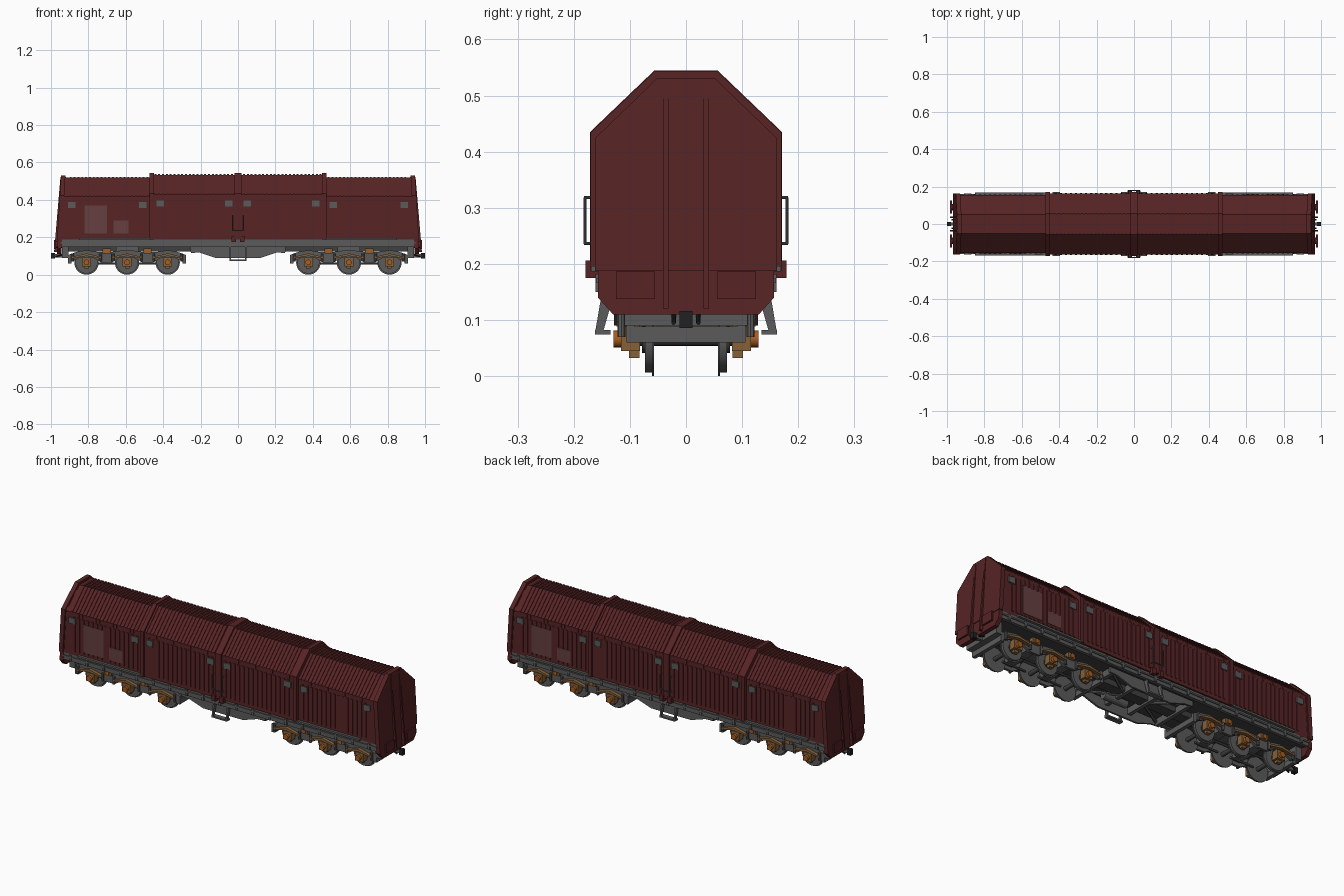
import bpy, bmesh, math
from mathutils import Vector, Matrix


def material(name, rgb):
    m = bpy.data.materials.new(name)
    m.diffuse_color = (*rgb, 1)
    return m


RED = material("dark_red", (0.095, 0.017, 0.018))
PATCH = material("faded_red", (0.13, 0.05, 0.05))
GREY = material("frame_grey", (0.105, 0.105, 0.105))
DARK = material("dark_grey", (0.05, 0.05, 0.05))
BLACK = material("coupler_black", (0.015, 0.015, 0.015))
RUST = material("rust_brown", (0.24, 0.12, 0.04))
ORANGE = material("hub_orange", (0.40, 0.11, 0.015))
SIDES = (-1, 1)


def prism(bm, pts, a, b, axis="x"):
    """Extrude a (y,z) profile along x, or an (x,z) profile along y."""
    def at(p, t):
        return (t, p[0], p[1]) if axis == "x" else (p[0], t, p[1])
    lo = [bm.verts.new(at(p, a)) for p in pts]
    hi = [bm.verts.new(at(p, b)) for p in pts]
    bm.faces.new(lo)
    bm.faces.new(hi[::-1])
    for i in range(len(pts)):
        j = (i + 1) % len(pts)
        bm.faces.new((lo[i], lo[j], hi[j], hi[i]))


def box(bm, x0, x1, y0, y1, z0, z1):
    prism(bm, [(y0, z0), (y1, z0), (y1, z1), (y0, z1)], x0, x1)


def rod(bm, p, q, r, seg=24):
    p, q = Vector(p), Vector(q)
    d = q - p
    mat = Matrix.Translation((p + q) / 2) @ d.to_track_quat("Z", "Y").to_matrix().to_4x4()
    bmesh.ops.create_cone(bm, cap_ends=True, segments=seg, radius1=r, radius2=r,
                          depth=d.length, matrix=mat)


def finish(bm, name, mat, shear=False, smooth=False):
    if shear:  # lean the wagon ends inwards
        for v in bm.verts:
            if abs(v.co.x) > 0.9:
                v.co.x -= math.copysign(0.06 * (v.co.z - 0.11), v.co.x)
    bmesh.ops.recalc_face_normals(bm, faces=bm.faces)
    me = bpy.data.meshes.new(name)
    bm.to_mesh(me)
    bm.free()
    me.materials.append(mat)
    ob = bpy.data.objects.new(name, me)
    bpy.context.collection.objects.link(ob)
    if smooth:
        bpy.ops.object.select_all(action="DESELECT")
        ob.select_set(True)
        bpy.context.view_layer.objects.active = ob
        bpy.ops.object.shade_smooth_by_angle()


def hood(w, eave, top, ridge, bottom):
    return [(-w, bottom), (-w, eave), (-ridge, top), (ridge, top), (w, eave), (w, bottom)]


def order(s, a, b):
    return (a, b) if s > 0 else (-b, -a)


# Telescopic hoods: a larger middle and two smaller ends
bm = bmesh.new()
prism(bm, hood(0.163, 0.428, 0.534, 0.054, 0.187), -0.46, 0.46)
finish(bm, "middle_hood", RED)
bm = bmesh.new()
for s in SIDES:
    prism(bm, hood(0.155, 0.418, 0.519, 0.050, 0.187), s * 0.45, s * 0.968)
finish(bm, "end_hoods", RED, shear=True)

# Raised bands around the hood edges
bm = bmesh.new()
prism(bm, hood(0.171, 0.435, 0.545, 0.056, 0.19), -0.018, 0.018)
for s in SIDES:
    prism(bm, hood(0.170, 0.434, 0.543, 0.056, 0.187), s * 0.45, s * 0.472)
    prism(bm, hood(0.162, 0.424, 0.530, 0.052, 0.187), s * 0.948, s * 0.972)
finish(bm, "hood_bands", RED, shear=True)

# Roof corrugations and side ribs
roof, ribs = bmesh.new(), bmesh.new()
for s in SIDES:
    for i in range(21):
        x = s * (0.032 + 0.0205 * i)
        prism(roof, hood(0.164, 0.432, 0.538, 0.055, 0.41), x - 0.005, x + 0.005)
        x = s * (0.484 + 0.0205 * i)
        prism(roof, hood(0.156, 0.422, 0.523, 0.051, 0.40), x - 0.005, x + 0.005)
    for t in SIDES:
        for i in range(15):
            x = s * (0.04 + 0.027 * i)
            box(ribs, x - 0.006, x + 0.006, *order(t, 0.160, 0.167), 0.207, 0.405)
            x = s * (0.50 + 0.027 * i)
            box(ribs, x - 0.006, x + 0.006, *order(t, 0.152, 0.159), 0.207, 0.395)
finish(roof, "roof_corrugation", RED)
finish(ribs, "side_ribs", RED)

# End walls, with wedge posts and edge frame
bm = bmesh.new()
wall = [(-0.13, 0.11), (-0.157, 0.14), (-0.157, 0.418), (-0.05, 0.521),
        (0.05, 0.521), (0.157, 0.418), (0.157, 0.14), (0.13, 0.11)]
for s in SIDES:
    prism(bm, wall, s * 0.945, s * 0.968)
    for t in SIDES:
        prism(bm, [(s * 0.95, 0.12), (s * 0.984, 0.12), (s * 0.974, 0.522), (s * 0.95, 0.522)],
              t * 0.031, t * 0.041, "y")
finish(bm, "end_walls", RED, shear=True)

# Faded panels, on opposite ends of the two sides
bm = bmesh.new()
for s in SIDES:
    y = order(s, 0.158, 0.1605)
    box(bm, *order(s, 0.70, 0.82), *y, 0.22, 0.37)
    box(bm, *order(s, 0.585, 0.665), *y, 0.22, 0.29)
finish(bm, "faded_panels", PATCH)

# Grey latches, door handles and guide rails
latch, handle, rail, lock = (bmesh.new() for _ in range(4))
for t in SIDES:
    for s in SIDES:
        for x, y, z in ((0.05, 0.163, 0.38), (0.416, 0.163, 0.38),
                        (0.51, 0.155, 0.373), (0.888, 0.155, 0.373)):
            box(latch, s * x - 0.02, s * x + 0.02, *order(t, y, y + 0.007), z - 0.016, z + 0.016)
        box(rail, *order(s, 0.465, 0.85), *order(t, 0.154, 0.169), 0.186, 0.196)
        rod(handle, (s * 0.03, t * 0.18, 0.235), (s * 0.03, t * 0.18, 0.318), 0.0025, 8)
        rod(handle, (s * 0.03, t * 0.16, 0.318), (s * 0.03, t * 0.182, 0.318), 0.0025, 8)
        rod(handle, (s * 0.03, t * 0.16, 0.236), (s * 0.03, t * 0.182, 0.236), 0.0025, 8)
        box(lock, *order(s, 0.012, 0.035), *order(t, 0.155, 0.179), 0.175, 0.206)
    rod(handle, (-0.03, t * 0.18, 0.236), (0.03, t * 0.18, 0.236), 0.0025, 8)
finish(latch, "latches", GREY)
finish(rail, "guide_rails", GREY)
finish(handle, "door_handles", GREY)
finish(lock, "door_locks", RED)

# Floor, centre sill and side sills with brackets
bm = bmesh.new()
box(bm, -0.95, 0.95, -0.145, 0.145, 0.155, 0.188)
box(bm, -0.93, 0.93, -0.03, 0.03, 0.125, 0.157)
finish(bm, "floor", DARK)
bm = bmesh.new()
for t in SIDES:
    box(bm, -0.948, 0.948, *order(t, 0.138, 0.155), 0.148, 0.187)
    box(bm, -0.948, 0.948, *order(t, 0.15, 0.160), 0.166, 0.174)
    for i in range(19):
        x = -0.9 + 0.1 * i
        box(bm, x - 0.006, x + 0.006, *order(t, 0.15, 0.161), 0.150, 0.182)
for s in SIDES:
    box(bm, *order(s, 0.905, 0.94), -0.11, 0.11, 0.09, 0.16)
finish(bm, "side_sills", GREY)

# Fish-belly beams, bracing and hanging steps between the bogies
bm = bmesh.new()
belly = [(-0.255, 0.15), (-0.255, 0.122), (-0.205, 0.118), (-0.12, 0.09),
         (0.12, 0.09), (0.205, 0.118), (0.255, 0.122), (0.255, 0.15)]
for t in SIDES:
    prism(bm, belly, t * 0.118, t * 0.128, "y")
    for s in SIDES:
        rod(bm, (s * 0.24, t * 0.12, 0.135), (s * 0.07, t * 0.01, 0.125), 0.008, 6)
        prism(bm, [(t * 0.128, 0.148), (t * 0.150, 0.148), (t * 0.162, 0.078), (t * 0.148, 0.078)],
              s * 0.038, s * 0.046)
    box(bm, -0.046, 0.046, *order(t, 0.135, 0.162), 0.074, 0.082)
for x in (-0.24, -0.07, 0.07, 0.24):
    box(bm, x - 0.01, x + 0.01, -0.12, 0.12, 0.115, 0.15)
rod(bm, (0.0, -0.06, 0.12), (0.14, -0.06, 0.12), 0.02, 12)
finish(bm, "belly_frame_and_steps", GREY)

# Three-axle bogies
half = [(0.0, 0.131), (0.05, 0.127), (0.10, 0.118), (0.16, 0.122), (0.217, 0.131), (0.27, 0.122),
        (0.316, 0.105), (0.316, 0.075), (0.285, 0.075), (0.25, 0.092), (0.185, 0.092),
        (0.14, 0.066), (0.08, 0.066), (0.035, 0.092)]
outline = half + [(-x, z) for x, z in half[:0:-1]]
frame, wheel, axle, boxes, spring, hub = (bmesh.new() for _ in range(6))
for s in SIDES:
    c = s * 0.593
    for t in SIDES:
        prism(frame, [(c + x, z) for x, z in outline], t * 0.092, t * 0.106, "y")
    for x in (-0.306, 0.306):
        box(frame, c + x - 0.01, c + x + 0.01, -0.106, 0.106, 0.06, 0.088)
    for x in (-0.109, 0.109):
        box(frame, c + x - 0.025, c + x + 0.025, -0.1, 0.1, 0.085, 0.115)
        for t in SIDES:  # suspension blocks between the wheels
            box(spring, c + x - 0.022, c + x + 0.022, *order(t, 0.095, 0.122), 0.112, 0.140)
            rod(hub, (c + x, t * 0.104, 0.125), (c + x, t * 0.128, 0.125), 0.012, 12)
            # Brake rods
            rod(frame, (c + x - 0.07, t * 0.045, 0.06), (c + x + 0.07, t * 0.045, 0.06), 0.006, 8)
    box(frame, c - 0.06, c + 0.06, -0.05, 0.05, 0.11, 0.16)
    for x in (-0.217, 0, 0.217):
        X = c + x
        rod(axle, (X, -0.1, 0.065), (X, 0.1, 0.065), 0.011, 16)
        for t in SIDES:
            rod(wheel, (X, t * 0.057, 0.065), (X, t * 0.061, 0.065), 0.065, 40)
            rod(wheel, (X, t * 0.061, 0.065), (X, t * 0.073, 0.065), 0.059, 40)
            rod(axle, (X, t * 0.073, 0.065), (X, t * 0.078, 0.065), 0.024, 20)
            # Axle box, leaf spring and hub
            box(boxes, X - 0.024, X + 0.024, *order(t, 0.082, 0.116), 0.045, 0.092)
            box(boxes, X - 0.012, X + 0.012, *order(t, 0.083, 0.102), 0.032, 0.05)
            prism(spring, [(X - 0.075, 0.088), (X, 0.1), (X + 0.075, 0.088),
                           (X + 0.075, 0.096), (X, 0.114), (X - 0.075, 0.096)],
                  t * 0.104, t * 0.124, "y")
            rod(hub, (X, t * 0.114, 0.066), (X, t * 0.129, 0.066), 0.015, 16)
            for u in SIDES:
                rod(frame, (X + u * 0.075, t * 0.115, 0.07), (X + u * 0.075, t * 0.115, 0.112), 0.007, 8)
finish(frame, "bogie_frames", GREY)
finish(wheel, "wheels", GREY, smooth=True)
finish(axle, "axles", DARK, smooth=True)
finish(boxes, "axle_boxes", RUST)
finish(spring, "springs", RUST)
finish(hub, "axle_hubs", ORANGE, smooth=True)

# Buffers and couplers
buf, draw, hook = (bmesh.new() for _ in range(3))
for s in SIDES:
    for t in SIDES:
        rod(buf, (s * 0.93, t * 0.09, 0.161), (s * 0.975, t * 0.09, 0.161), 0.018, 16)
        box(buf, *order(s, 0.974, 0.983), *order(t, 0.055, 0.125), 0.137, 0.186)
        rod(hook, (s * 0.94, t * 0.022, 0.108), (s * 0.975, t * 0.022, 0.095), 0.004, 8)
    box(draw, *order(s, 0.93, 0.985), -0.008, 0.008, 0.092, 0.110)
    box(hook, *order(s, 0.978, 1.0), -0.012, 0.012, 0.086, 0.116)
finish(buf, "buffers", RED)
finish(draw, "drawbars", GREY)
finish(hook, "coupler_hooks", BLACK)
